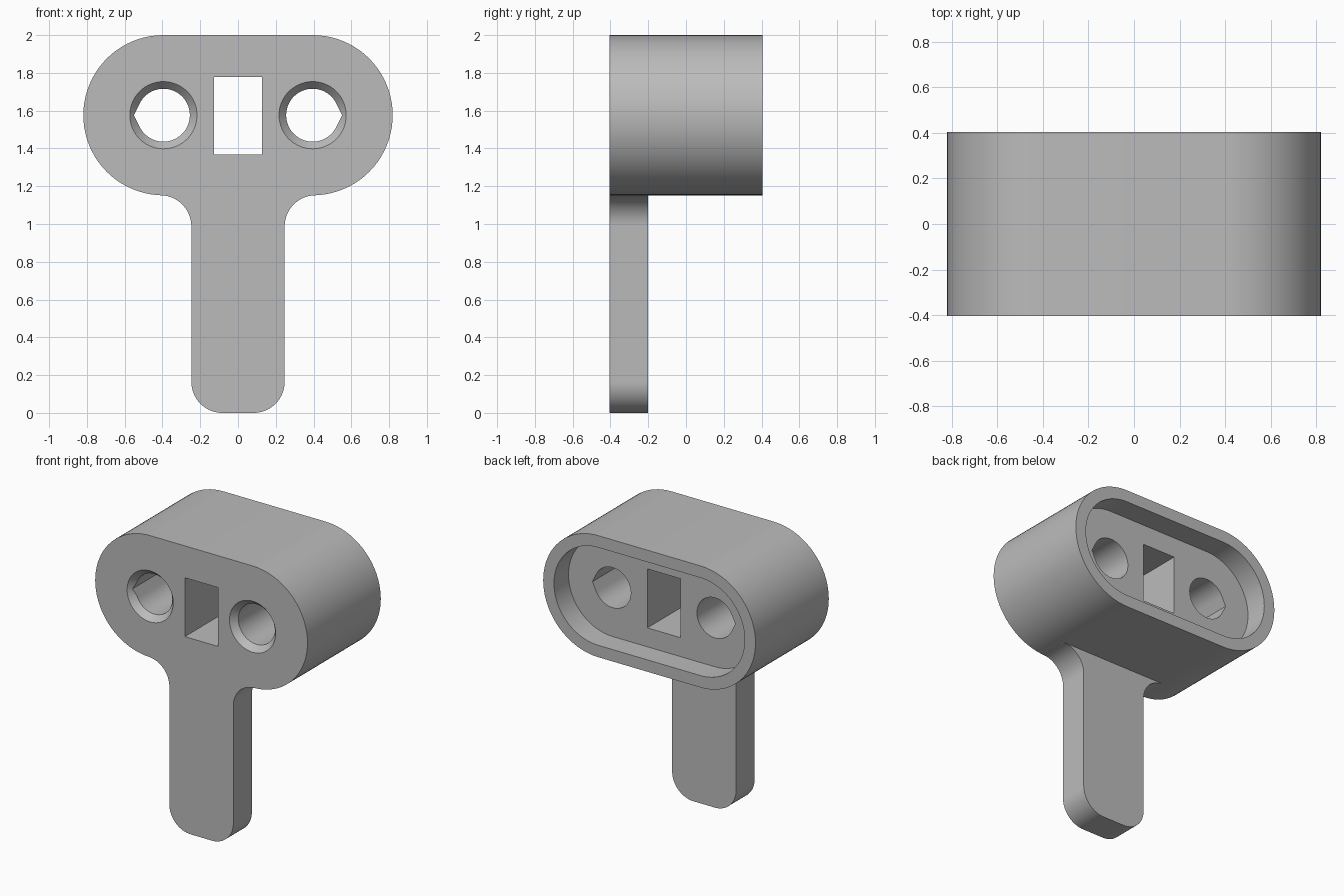
import bpy, bmesh
from math import sin, cos, pi, radians, acos

cube = bpy.data.objects.get("Cube")
if cube:
    bpy.data.objects.remove(cube, do_unlink=True)

grey = bpy.data.materials.new("plain grey")
grey.use_nodes = True
grey.diffuse_color = (0.5, 0.5, 0.5, 1)
grey.node_tree.nodes["Principled BSDF"].inputs["Base Color"].default_value = (0.5, 0.5, 0.5, 1)

FRONT, BACK = -0.404, 0.404
MID_Z, END_X, RADIUS = 1.576, 0.395, 0.424


def arc(cx, cz, r, start, end, steps=24):
    angles = [radians(start + (end - start) * i / steps) for i in range(steps + 1)]
    return [(cx + r * cos(a), cz + r * sin(a)) for a in angles]


def stadium(r):
    return arc(END_X, MID_Z, r, -90, 90, 40) + arc(-END_X, MID_Z, r, 90, 270, 40)


def loft(name, front, y0, back, y1):
    """Solid between two matching x-z outlines."""
    bm = bmesh.new()
    a = [bm.verts.new((x, y0, z)) for x, z in front]
    b = [bm.verts.new((x, y1, z)) for x, z in back]
    bm.faces.new(a)
    bm.faces.new(b[::-1])
    for i in range(len(a)):
        j = (i + 1) % len(a)
        bm.faces.new((a[j], a[i], b[i], b[j]))
    bmesh.ops.recalc_face_normals(bm, faces=bm.faces)
    mesh = bpy.data.meshes.new(name)
    bm.to_mesh(mesh)
    bm.free()
    mesh.materials.append(grey)
    obj = bpy.data.objects.new(name, mesh)
    bpy.context.collection.objects.link(obj)
    return obj


def combine(target, tool, operation):
    mod = target.modifiers.new(operation.lower(), "BOOLEAN")
    mod.operation, mod.solver, mod.object = operation, "EXACT", tool
    bpy.context.view_layer.objects.active = target
    bpy.ops.object.modifier_apply(modifier=mod.name)
    bpy.data.objects.remove(tool, do_unlink=True)


# Rounded housing
body = loft("handle_and_housing", stadium(RADIUS), FRONT, stadium(RADIUS), BACK)

# Flat handle with rounded foot and fillets under the housing
half, r = 0.247, 0.165
side = arc(half - r, r, r, -90, 0)
side += arc(half + r, MID_Z - RADIUS - r, r, 180, 90)
side.append((half + r - 0.02, 1.25))
handle = side + [(-x, z) for x, z in reversed(side)]
combine(body, loft("handle", handle, FRONT, handle, -0.2), "UNION")

# Recess in the back
rim = stadium(RADIUS - 0.083)
combine(body, loft("recess", rim, BACK - 0.16, rim, BACK + 0.1), "DIFFERENCE")

# Central rectangular window
w, low, high = 0.127, 1.367, 1.778
window = [(-w, low), (w, low), (w, high), (-w, high)]
combine(body, loft("window", window, -0.6, window, 0.6), "DIFFERENCE")

# Countersunk holes, each with a pointed notch on its outer side
hole_r, apex = 0.14, 0.156
tangent = acos(hole_r / apex) * 180 / pi
for s in (1, -1):
    notch = arc(0, MID_Z, hole_r, tangent, 360 - tangent, 60) + [(apex, MID_Z)]
    hole = [(s * (END_X + x), z) for x, z in notch]
    combine(body, loft("hole", hole, -0.6, hole, 0.6), "DIFFERENCE")
    wide = arc(s * END_X, MID_Z, 0.1866, 0, 360, 64)[:-1]
    narrow = arc(s * END_X, MID_Z, hole_r - 0.002, 0, 360, 64)[:-1]
    combine(body, loft("countersink", wide, FRONT - 0.01, narrow, FRONT + 0.046), "DIFFERENCE")

# Smooth curved walls, keep edges crisp
bpy.ops.object.select_all(action="DESELECT")
body.select_set(True)
bpy.context.view_layer.objects.active = body
bpy.ops.object.shade_smooth_by_angle(angle=radians(25))
